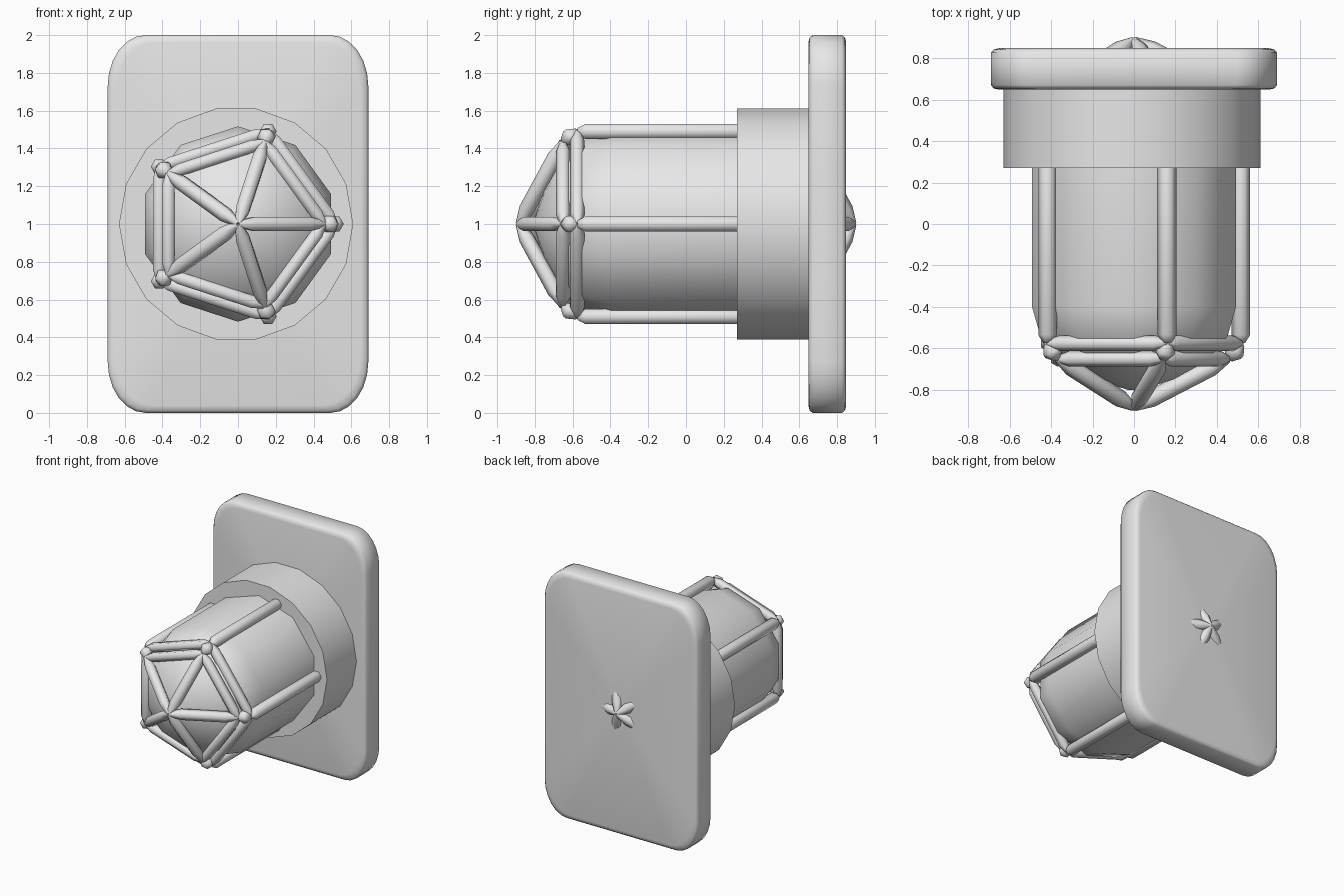
import bpy, math
from mathutils import Vector

cube = bpy.data.objects.get("Cube")
if cube:
    bpy.data.objects.remove(cube, do_unlink=True)

grey = bpy.data.materials.new("light_grey")
grey.use_nodes = True
grey.diffuse_color = (0.8, 0.8, 0.8, 1)
grey.node_tree.nodes["Principled BSDF"].inputs["Base Color"].default_value = (0.8, 0.8, 0.8, 1)

MID_Z = 1.0


def make(name, verts, faces, angle=None):
    """Mesh object, smooth all over or only below an angle."""
    mesh = bpy.data.meshes.new(name)
    mesh.from_pydata(verts, [], faces)
    mesh.materials.append(grey)
    obj = bpy.data.objects.new(name, mesh)
    bpy.context.collection.objects.link(obj)
    bpy.ops.object.select_all(action='DESELECT')
    obj.select_set(True)
    bpy.context.view_layer.objects.active = obj
    if angle:
        bpy.ops.object.shade_smooth_by_angle(angle=math.radians(angle))
    else:
        bpy.ops.object.shade_smooth()
    return obj


def loft(rings, verts, faces):
    """Skin a list of equal rings and close both ends with fans."""
    start, n = len(verts), len(rings[0])
    for ring in rings:
        verts.extend(ring)
    for k in range(len(rings) - 1):
        a, b = start + k * n, start + (k + 1) * n
        for i in range(n):
            j = (i + 1) % n
            faces.append((a + i, a + j, b + j, b + i))
    for base, flip in ((start, True), (start + (len(rings) - 1) * n, False)):
        ring = rings[-1] if not flip else rings[0]
        verts.append(sum((Vector(p) for p in ring), Vector()) / n)
        c = len(verts) - 1
        for i in range(n):
            e = (base + i, base + (i + 1) % n)
            faces.append((e[1], e[0], c) if flip else (e[0], e[1], c))


def circle(r, y, n, turn=0.0, cx=0.0):
    """Ring around the y axis, ordered so lofts towards +y face outwards."""
    return [Vector((cx + r * math.cos(turn - math.tau * i / n), y,
                    MID_Z + r * math.sin(turn - math.tau * i / n))) for i in range(n)]


def lathe(name, profile, n, turn=0.0, cx=0.0, angle=None):
    verts, faces = [], []
    loft([circle(r, y, n, turn, cx) for y, r in profile], verts, faces)
    return make(name, verts, faces, angle)


# Wall plate: rounded rectangle with softened rims
def plate_outline(y, inset):
    hx, hz, rx, rz, steps = 0.69 - inset, 1.0 - inset, 0.2, 0.27, 6
    pts = []
    for q in range(4):
        sx = 1 if q in (0, 3) else -1
        sz = 1 if q < 2 else -1
        for s in range(steps + 1):
            a = math.pi / 2 * (q + s / steps)
            pts.append(Vector((sx * (hx - rx) + rx * math.cos(a), y,
                               MID_Z + sz * (hz - rz) + rz * math.sin(a))))
    return pts[::-1]


rim = [(0.1, 0.04), (0.094, 0.013), (0.078, 0.0)]
steps = [(-d, i) for d, i in rim] + [(d, i) for d, i in reversed(rim)]
verts, faces = [], []
loft([plate_outline(0.748 + d, i) for d, i in steps], verts, faces)
make("wall_plate", verts, faces)

# Lamp base: short drum against the plate
lathe("lamp_base", [(0.27, 0.62), (0.68, 0.62)], 18, cx=-0.01, angle=40)

# Glass cover: ten-sided body with a domed front
lathe("glass_cover",
      [(-0.8, 0.03), (-0.75, 0.2), (-0.66, 0.37), (-0.54, 0.475), (-0.4, 0.517), (0.4, 0.517)],
      10, turn=math.radians(18), angle=50)

# Guard cage: tapered six-sided bars along a five-sided capsule
cage_verts, cage_faces = [], []


def bar(a, b, r=0.042, taper=0.06):
    axis = (b - a).normalized()
    length = (b - a).length
    taper = min(taper, length * 0.4)
    ref = Vector((0, 0, 1)) if abs(axis.z) < 0.9 else Vector((1, 0, 0))
    u = axis.cross(ref).normalized()
    v = axis.cross(u)
    rings = []
    for t, k in ((0, 0.45), (taper, 1), (length - taper, 1), (length, 0.45)):
        rings.append([a + axis * t + (u * math.cos(math.tau * i / 6)
                      + v * math.sin(math.tau * i / 6)) * r * k for i in range(6)])
    loft(rings, cage_verts, cage_faces)


shoulders = {}
for side in (-1, 1):
    outer = circle(0.515, side * 0.575, 5)
    inner = circle(0.455, side * 0.65, 5)
    apex = Vector((0, side * 0.885, MID_Z))
    shoulders[side] = outer
    for i in range(5):
        j = (i + 1) % 5
        bar(outer[i], outer[j], 0.038)
        bar(inner[i], inner[j], 0.038)
        bar(outer[i], inner[i], 0.048)
        bar(inner[i], apex, taper=0.09)
for front, back in zip(shoulders[-1], shoulders[1]):
    bar(front, back, 0.045, 0.04)
make("guard_cage", cage_verts, cage_faces, 65)
